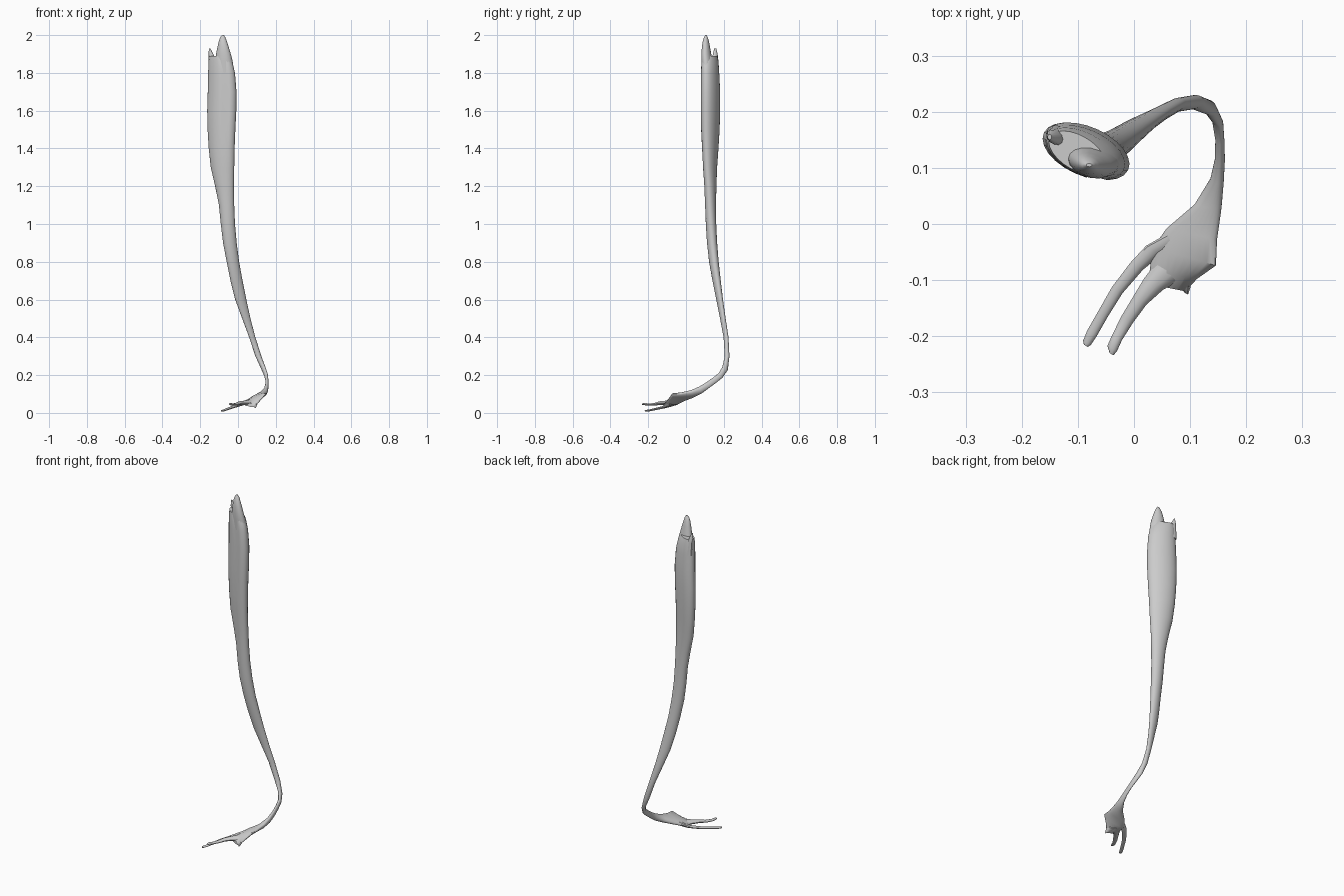
import bpy, bmesh
from math import sin, cos, pi, radians
from mathutils import Vector


def loft(name, sections, n=20, groove=None):
    """Skin a row of elliptical sections: (centre, half axis a, half axis b)."""
    bm = bmesh.new()
    rings = []
    for c, a, b in sections:
        c, a, b = Vector(c), Vector(a), Vector(b)
        ring = []
        for i in range(n):
            t = 2 * pi * i / n
            off = a * cos(t) + b * sin(t)
            if groove and i == groove[0] and groove[1] < c.z < groove[2]:
                off *= 0.84
            ring.append(bm.verts.new(c + off))
        rings.append(ring)
    for r, s in zip(rings, rings[1:]):
        for i in range(n):
            j = (i + 1) % n
            bm.faces.new((r[i], r[j], s[j], s[i]))
    bm.faces.new(rings[0])
    bm.faces.new(rings[-1])
    bmesh.ops.recalc_face_normals(bm, faces=bm.faces)
    me = bpy.data.meshes.new(name)
    bm.to_mesh(me)
    bm.free()
    ob = bpy.data.objects.new(name, me)
    bpy.context.collection.objects.link(ob)
    bpy.ops.object.select_all(action='DESELECT')
    ob.select_set(True)
    bpy.context.view_layer.objects.active = ob
    bpy.ops.object.shade_smooth_by_angle(angle=radians(40))
    return ob


def level(z, x0, x1, y0, y1, skew=0):
    """Horizontal ellipse from its x and y limits, leaned by a skew angle."""
    ex, ey, s = (x1 - x0) / 2, (y1 - y0) / 2, radians(skew)
    return (((x0 + x1) / 2, (y0 + y1) / 2, z),
            (ex, ey * sin(s), 0), (0, ey * cos(s), 0))


def strand(name, points, n=10):
    """Thin cord through (x, y, z, half width, half height), heading to -y."""
    loft(name, [((x, y, z), (w * .85, -w * .5, 0), (0, 0, -h))
                for x, y, z, w, h in points], n)


# muscle belly, tapering into the tendon
belly = [level(*p) for p in (
    (1.89, -.152, -.050, .088, .166, -30),
    (1.86, -.156, -.030, .082, .172, -28),
    (1.80, -.158, -.016, .079, .176, -26),
    (1.70, -.160, -.008, .078, .181, -26),
    (1.60, -.163, -.009, .078, .181, -26),
    (1.50, -.161, -.014, .080, .178, -26),
    (1.40, -.155, -.018, .085, .172, -25),
    (1.30, -.144, -.020, .090, .165, -22),
    (1.20, -.121, -.021, .097, .161, -15),
    (1.10, -.101, -.020, .101, .159, -8),
    (1.00, -.091, -.016, .105, .160, 0),
    (0.90, -.079, -.007, .111, .165, 5),
    (0.80, -.060, .006, .122, .173, 10),
    (0.70, -.040, .024, .140, .184, 15),
    (0.60, -.015, .044, .160, .196, 20),
    (0.50, .022, .066, .180, .210, 20),
    (0.40, .059, .092, .199, .225, 15),
    (0.30, .092, .124, .205, .230, 5))]

# ankle bend and the spread of the tendon under the foot
foot = [
    ((.135, .207, .235), (.013, -.004, 0), (0, .014, -.008)),
    ((.149, .183, .198), (.010, -.003, 0), (0, .010, -.012)),
    ((.153, .150, .172), (.008, 0, 0), (0, .008, -.014)),
    ((.153, .115, .147), (.009, 0, 0), (0, .007, -.015)),
    ((.148, .078, .122), (.012, -.002, .003), (0, .006, -.018)),
    ((.132, .032, .100), (.024, -.003, .010), (0, .003, -.018)),
    ((.103, -.018, .085), (.045, -.010, .016), (0, 0, -.017)),
    ((.090, -.058, .074), (.056, -.016, .025), (0, 0, -.016)),
    ((.070, -.090, .055), (.042, -.008, .006), (0, 0, -.017)),
    ((.062, -.114, .042), (.030, -.006, -.008), (0, 0, -.009))]
loft("muscle_and_tendon", belly + foot, 24, groove=(19, 1.45, 1.95))

# two peaks at the upper end
loft("tall_peak", [level(*p) for p in (
    (1.80, -.125, -.020, .084, .150, -15),
    (1.86, -.121, -.028, .082, .142, -15),
    (1.90, -.116, -.038, .081, .134, -15),
    (1.94, -.108, -.050, .084, .127, -12),
    (1.97, -.101, -.060, .089, .121, -10),
    (1.99, -.093, -.068, .096, .114, 0),
    (2.00, -.085, -.075, .102, .108, 0))], 16)
loft("short_peak", [level(*p) for p in (
    (1.80, -.156, -.105, .134, .176, -20),
    (1.87, -.156, -.118, .138, .171, -20),
    (1.90, -.156, -.131, .142, .168, -15),
    (1.93, -.154, -.147, .150, .160, 0))], 12)

# strands running to the toes
strand("outer_strand", (
    (.075, -.030, .070, .022, .012), (.035, -.047, .053, .016, .010),
    (.005, -.075, .042, .013, .008), (-.030, -.118, .030, .011, .007),
    (-.055, -.160, .021, .010, .006), (-.075, -.195, .013, .010, .005),
    (-.084, -.212, .011, .008, .005), (-.086, -.217, .011, .004, .003)))
strand("inner_strand", (
    (.062, -.085, .055, .028, .016), (.035, -.107, .053, .020, .012),
    (.010, -.137, .052, .014, .010), (-.012, -.170, .045, .012, .007),
    (-.030, -.202, .044, .010, .006), (-.039, -.222, .047, .010, .006),
    (-.040, -.232, .046, .004, .003)))

# ragged spur at the inner edge of the foot
strand("edge_spur", (
    (.080, -.080, .055, .026, .016), (.086, -.105, .042, .017, .012),
    (.093, -.124, .030, .004, .005)), 8)
